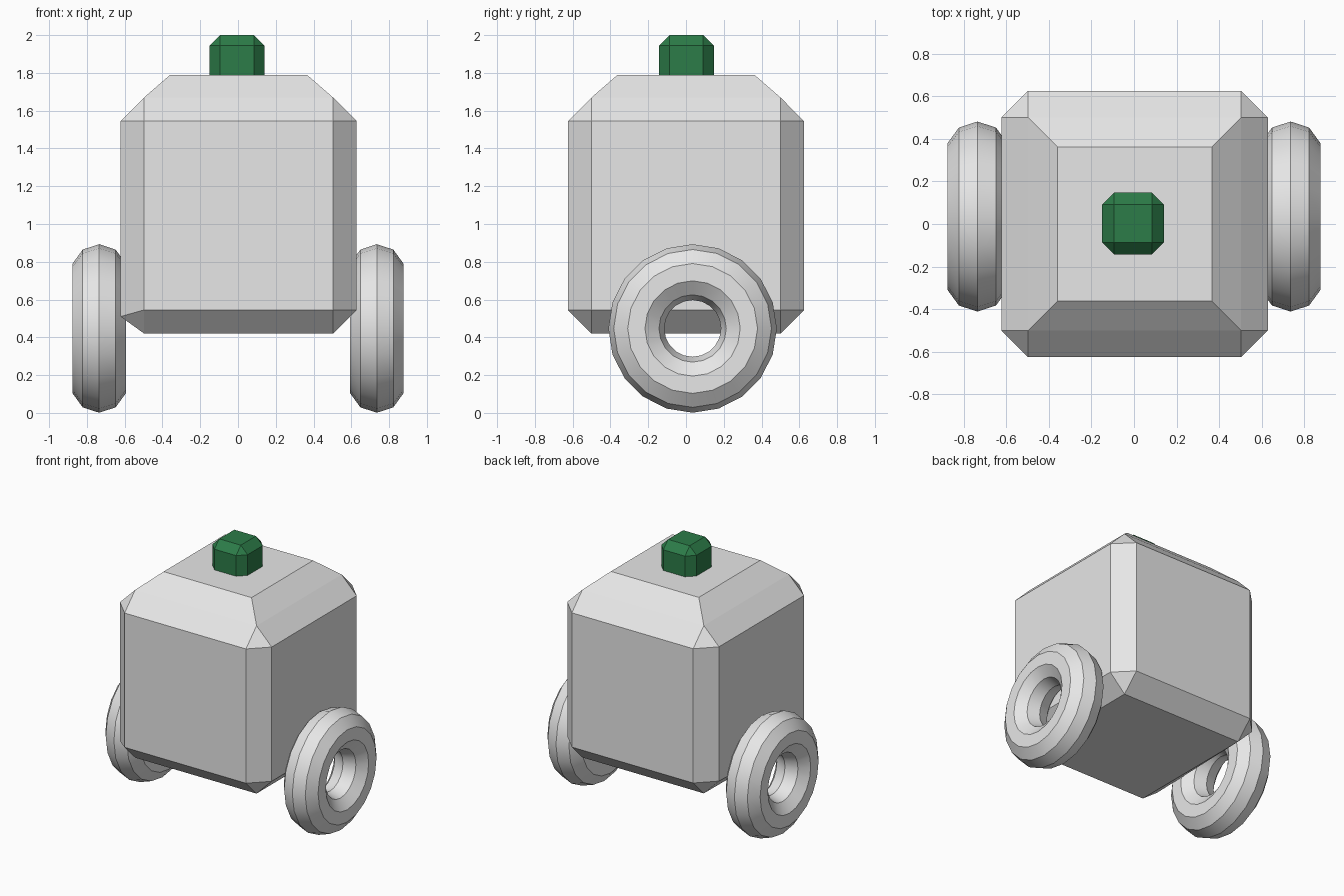
import bpy
import bmesh
import math
from mathutils import Vector

if "Cube" in bpy.data.objects:
    bpy.data.objects.remove(bpy.data.objects["Cube"], do_unlink=True)


def make_material(name, rgb):
    mat = bpy.data.materials.new(name)
    mat.use_nodes = True
    mat.diffuse_color = (*rgb, 1)
    bsdf = next(n for n in mat.node_tree.nodes if n.type == 'BSDF_PRINCIPLED')
    bsdf.inputs["Base Color"].default_value = (*rgb, 1)
    return mat


grey = make_material("light_grey", (0.8, 0.8, 0.8))
green = make_material("dark_green", (0.025, 0.2, 0.065))


def chamfered_box(size, centre, chamfer):
    """A cube with every edge cut at 45 degrees."""
    bm = bmesh.new()
    bmesh.ops.create_cube(bm, size=size)
    bmesh.ops.bevel(bm, geom=bm.edges[:], offset=chamfer, segments=1,
                    profile=0.5, affect='EDGES')
    bmesh.ops.translate(bm, verts=bm.verts, vec=centre)
    return bm


def finish(bm, name, mat):
    mesh = bpy.data.meshes.new(name)
    bm.to_mesh(mesh)
    bm.free()
    mesh.materials.append(mat)
    obj = bpy.data.objects.new(name, mesh)
    bpy.context.collection.objects.link(obj)
    return obj


# Body: chamfered box with a tapered roof
bm = chamfered_box(1.25, (0.003, 0, 1.045), 0.125)
roof = max(bm.faces, key=lambda f: f.calc_center_median().z)
bmesh.ops.inset_individual(bm, faces=[roof], thickness=0.195)
for v in roof.verts:
    v.co.z = 1.79
# One lower corner point sits slightly lower
corner = min(bm.verts, key=lambda v: (v.co - Vector((-0.622, -0.5, 0.545))).length)
corner.co.z = 0.51
finish(bm, "body", grey)

# Knob on the roof, its base sunk into the body
finish(chamfered_box(0.29, (-0.005, 0.002, 1.855), 0.056), "top_knob", green)

# Wheels
for name, x in (("left_wheel", 0.735), ("right_wheel", -0.735)):
    bpy.ops.mesh.primitive_torus_add(
        major_segments=20, minor_segments=10, major_radius=0.298,
        minor_radius=0.148, location=(x, 0.035, 0.447),
        rotation=(0, math.pi / 2, 0))
    wheel = bpy.context.object
    wheel.name = name
    wheel.data.materials.append(grey)
    bpy.ops.object.shade_smooth_by_angle(angle=math.radians(25))
